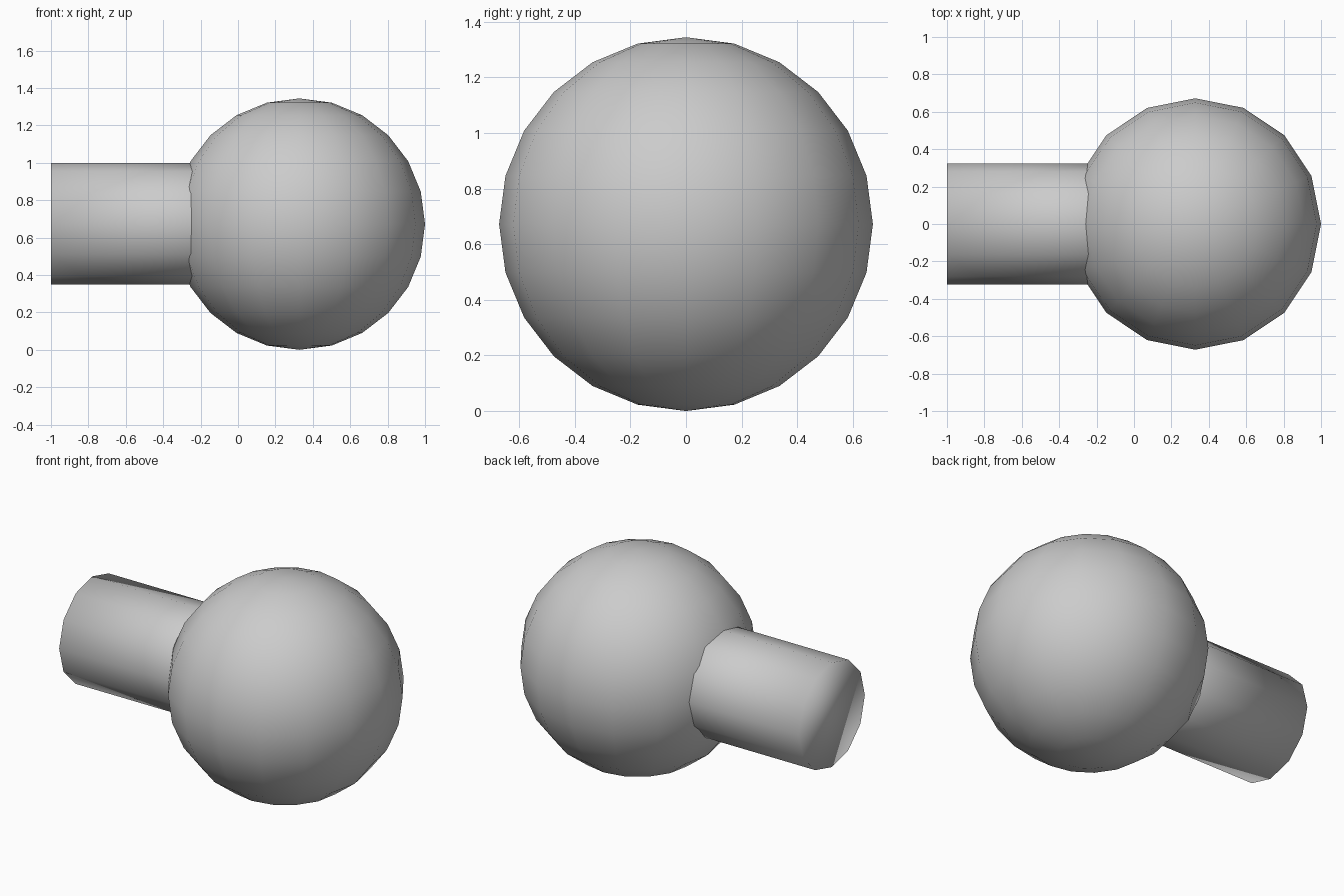
import bpy
import math

if "Cube" in bpy.data.objects:
    bpy.data.objects.remove(bpy.data.objects["Cube"])

R = 0.672          # ball radius
CX = 1.0 - R       # ball centre in x


def finish(name):
    obj = bpy.context.object
    obj.name = name
    bpy.ops.object.transform_apply(location=False, rotation=True, scale=True)
    bpy.ops.object.shade_smooth()
    return obj


# Round ball
bpy.ops.mesh.primitive_uv_sphere_add(segments=16, ring_count=12, radius=R,
                                     location=(CX, 0, R))
finish("ball")

# Twelve-sided stem, running from the left end into the middle of the ball
length = CX + 1.0
bpy.ops.mesh.primitive_cylinder_add(vertices=12, radius=0.324, depth=length,
                                    location=(-1.0 + length / 2, 0, R + 0.002),
                                    rotation=(0, math.pi / 2, 0))
finish("stem")
